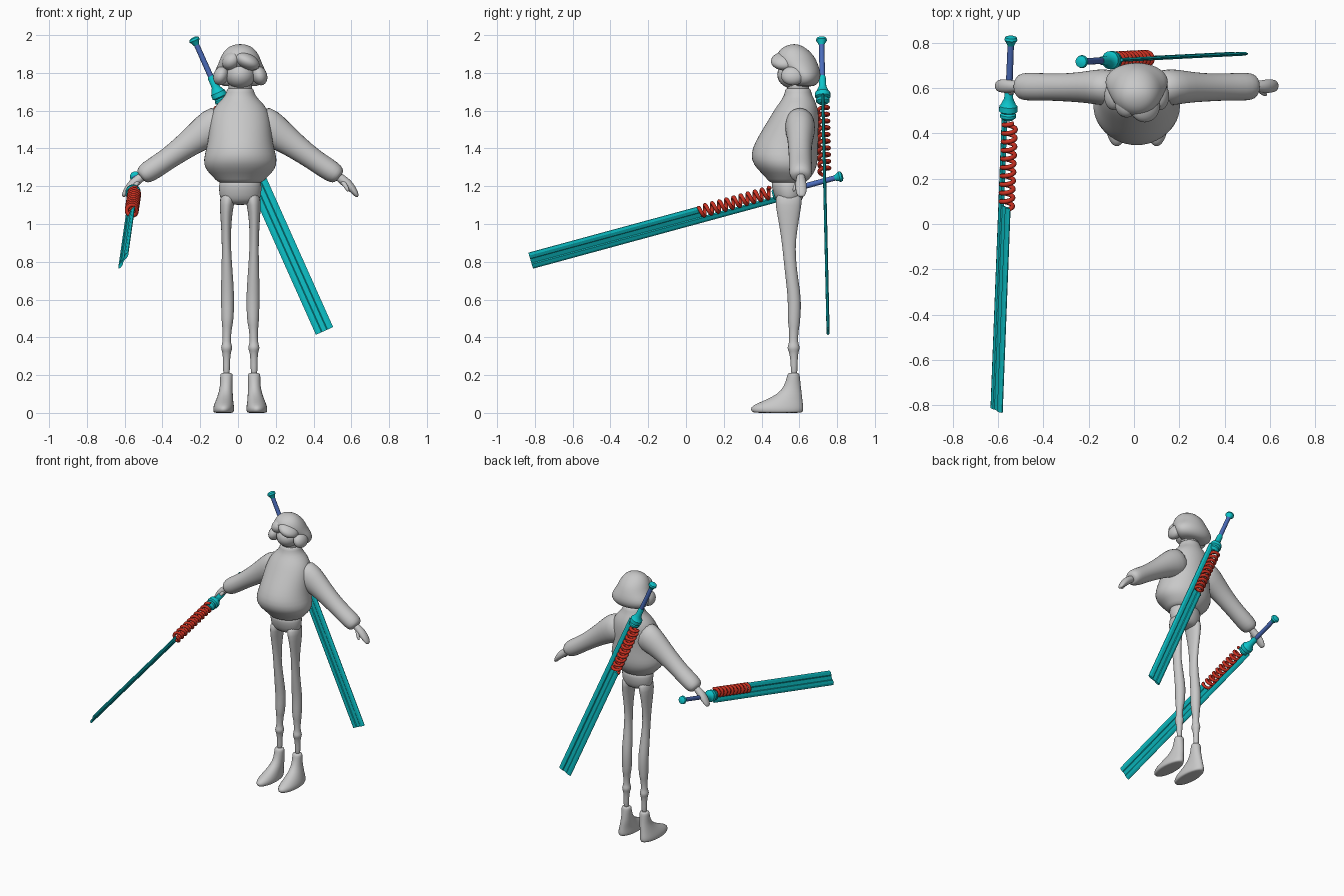
import bpy, bmesh, math
from mathutils import Vector as V


def material(name, rgb):
    m = bpy.data.materials.new(name)
    m.diffuse_color = (*rgb, 1)
    return m


GREY = material("grey clay", (0.58, 0.58, 0.58))
TEAL = material("teal metal", (0.004, 0.56, 0.60))
RED = material("red spring", (0.60, 0.03, 0.015))
BLUE = material("blue grip", (0.07, 0.15, 0.50))
CX = 0.012  # body centre line


def finish(name, bm, mat, subdiv=0, angle=None):
    bmesh.ops.recalc_face_normals(bm, faces=bm.faces)
    me = bpy.data.meshes.new(name)
    bm.to_mesh(me)
    bm.free()
    me.materials.append(mat)
    ob = bpy.data.objects.new(name, me)
    bpy.context.collection.objects.link(ob)
    me.polygons.foreach_set("use_smooth", [True] * len(me.polygons))
    if subdiv:
        mod = ob.modifiers.new("smooth", 'SUBSURF')
        mod.levels = mod.render_levels = subdiv
    if angle:
        bpy.ops.object.select_all(action='DESELECT')
        ob.select_set(True)
        bpy.context.view_layer.objects.active = ob
        bpy.ops.object.shade_smooth_by_angle(angle=math.radians(angle))
    return ob


def loft(name, mat, rings, n=16, subdiv=1, angle=None):
    """Skin elliptical rings, each given as (centre, u radius vector, v radius vector)."""
    bm = bmesh.new()
    loops = []
    for c, u, v in rings:
        loops.append([bm.verts.new(c + u * math.cos(2 * math.pi * i / n)
                                   + v * math.sin(2 * math.pi * i / n)) for i in range(n)])
    for a, b in zip(loops, loops[1:]):
        for i in range(n):
            j = (i + 1) % n
            bm.faces.new((a[i], a[j], b[j], b[i]))
    bm.faces.new(loops[0])
    bm.faces.new(loops[-1])
    return finish(name, bm, mat, subdiv, angle)


def stack(name, rows, s=1, **kw):
    """Upright body part from rows of (z, x offset, half width, front y, back y)."""
    return loft(name, GREY, [(V((CX + s * x, (f + b) / 2, z)), V((w, 0, 0)), V((0, (b - f) / 2, 0)))
                             for z, x, w, f, b in rows], **kw)


def limb(name, s, rows):
    """Sideways limb from rows of (x, y, z, radius in the front plane, radius along y)."""
    pts = [V((CX + s * r[0], r[1], r[2])) for r in rows]
    rings = []
    for i, r in enumerate(rows):
        d = pts[min(i + 1, len(pts) - 1)] - pts[max(i - 1, 0)]
        u = V((d.z, 0, -d.x)).normalized()
        rings.append((pts[i], u * r[3], V((0, r[4], 0))))
    loft(name, GREY, rings, n=14)


def blob(name, c, r, tilt=0):
    """Smooth ellipsoid, tilted about the y axis."""
    bm = bmesh.new()
    bmesh.ops.create_uvsphere(bm, u_segments=24, v_segments=14, radius=1)
    ob = finish(name, bm, GREY)
    ob.location = (CX + c[0], c[1], c[2])
    ob.scale = r
    ob.rotation_euler = (0, tilt, 0)


# Baggy jumper, pelvis and neck
stack("jumper", [
    (1.215, 0, .10, .46, .62), (1.225, 0, .125, .435, .64), (1.25, 0, .145, .42, .665),
    (1.29, 0, .188, .375, .69), (1.34, 0, .198, .342, .70), (1.40, 0, .18, .348, .70),
    (1.47, 0, .168, .385, .70), (1.55, 0, .163, .435, .705), (1.61, 0, .145, .47, .70),
    (1.65, 0, .11, .50, .685), (1.68, 0, .078, .52, .668), (1.715, 0, .072, .525, .66),
    (1.72, 0, .06, .535, .65)], n=24)
stack("pelvis", [(1.25, 0, .11, .45, .63), (1.20, 0, .115, .452, .633), (1.15, 0, .112, .465, .625),
                 (1.12, 0, .10, .48, .612), (1.10, 0, .06, .51, .59)], n=20)
stack("neck", [(1.68, 0, .062, .535, .65), (1.78, 0, .06, .535, .65)], subdiv=0)

# Head: face, hair cap, side locks and fringe
blob("face", (0, .575, 1.79), (.08, .092, .075))
stack("hair_cap", [
    (1.728, 0, .06, .59, .66), (1.733, 0, .115, .565, .692), (1.77, 0, .143, .555, .715),
    (1.81, 0, .137, .53, .712), (1.85, 0, .115, .475, .698), (1.89, 0, .103, .475, .68),
    (1.93, 0, .075, .50, .64), (1.948, 0, .04, .54, .605), (1.952, 0, .01, .565, .58)], n=24)
for s in (-1, 1):
    blob("side_lock", (s * .102, .565, 1.785), (.04, .062, .052), s * -.35)
blob("fringe_long", (.035, .522, 1.862), (.072, .073, .042), .45)
blob("fringe_short", (-.045, .53, 1.865), (.055, .06, .045), -.7)

# Paired limbs
for s, side in ((-1, "right"), (1, "left")):
    stack(side + "_leg", [
        (1.17, .062, .045, .47, .62), (1.10, .072, .038, .472, .613), (1.03, .075, .03, .486, .60),
        (.92, .074, .024, .505, .582), (.82, .072, .026, .515, .580), (.70, .069, .033, .528, .596),
        (.60, .067, .036, .54, .612), (.50, .067, .033, .537, .606), (.46, .069, .028, .542, .602),
        (.44, .070, .024, .545, .596), (.37, .072, .021, .547, .592), (.355, .072, .030, .537, .602),
        (.335, .072, .030, .537, .602), (.32, .072, .021, .548, .594), (.25, .073, .018, .555, .59),
        (.19, .073, .018, .555, .59)], s)
    stack(side + "_boot", [
        (.0, .088, .045, .375, .60), (.002, .088, .054, .348, .620), (.02, .088, .057, .338, .624),
        (.04, .087, .054, .350, .622), (.07, .083, .045, .425, .617), (.10, .078, .039, .485, .614),
        (.14, .074, .033, .52, .608), (.195, .073, .034, .535, .603), (.21, .073, .032, .538, .60),
        (.212, .073, .015, .555, .585)], s, n=20)
    limb(side + "_sleeve", s, [
        (.07, .60, 1.55, .10, .08), (.15, .605, 1.51, .105, .085), (.22, .605, 1.465, .082, .072),
        (.30, .603, 1.405, .068, .064), (.39, .605, 1.34, .058, .061), (.46, .607, 1.293, .060, .064),
        (.505, .607, 1.265, .056, .062), (.525, .607, 1.252, .04, .048), (.527, .607, 1.25, .02, .02)])
    limb(side + "_hand", s, [
        (.50, .608, 1.265, .024, .022), (.535, .608, 1.24, .024, .024), (.565, .608, 1.215, .028, .031),
        (.595, .61, 1.185, .021, .031), (.612, .61, 1.16, .015, .026), (.622, .61, 1.143, .008, .015)])
    limb(side + "_thumb", s, [
        (.535, .60, 1.235, .013, .012), (.552, .583, 1.21, .013, .012),
        (.567, .573, 1.185, .010, .010), (.573, .570, 1.172, .005, .005)])


def sword(name, start, tip, wide):
    """Sword from pommel end to blade tip; 'wide' points toward the spring side."""
    d = (tip - start).normalized()
    w = (wide - d * wide.dot(d)).normalized()
    k = d.cross(w)
    length = (tip - start).length

    def lathe(part, mat, profile, n=20, angle=35):
        loft(f"{name}_{part}", mat, [(start + d * t, w * r, k * r) for t, r in profile],
             n, 0, angle)

    lathe("grip", BLUE, [(.02, .014), (.25, .015)])
    lathe("pommel", TEAL, [(0, .012), (.006, .026), (.018, .029), (.028, .022), (.045, .014)])
    lathe("guard", TEAL, [(.225, .016), (.235, .019), (.285, .02), (.315, .034), (.32, .040),
                          (.345, .041), (.352, .03), (.36, .036), (.372, .036), (.385, .02)])

    # Fullered blade, cut down to a narrow strip beside the spring
    for part, t0, t1, half in (
            ("blade", .78, length, [(-.05, .002), (-.037, .008), (-.018, .008), (-.013, .004),
                                    (.013, .004), (.018, .008), (.037, .008), (.05, .002)]),
            ("blade_strip", .35, .79, [(-.05, .002), (-.037, .008), (-.018, .008)])):
        section = half + [(a, -b) for a, b in reversed(half)]
        bm = bmesh.new()
        ends = [[bm.verts.new(start + d * t + w * a + k * b) for a, b in section] for t in (t0, t1)]
        for i in range(len(section)):
            j = (i + 1) % len(section)
            bm.faces.new((ends[0][i], ends[0][j], ends[1][j], ends[1][i]))
        bm.faces.new(ends[0])
        bm.faces.new(ends[1])
        finish(f"{name}_{part}", bm, TEAL, angle=15)

    # Coil spring
    turns, per = 10, 20
    rings = []
    for i in range(turns * per + 1):
        a = 2 * math.pi * i / per
        out = w * math.cos(a) + k * math.sin(a)
        c = start + d * (.39 + .39 * i / (turns * per)) + w * .018 + out * .027
        rings.append((c, out * .0105, d * .0105))
    loft(f"{name}_spring", RED, rings, 10, 0)


sword("back_sword", V((-.237, .717, 1.988)), V((.458, .752, .434)), V((-.913, 0, -.409)))
sword("hand_sword", V((-.543, .83, 1.255)), V((-.607, -.822, .806)), V((.5, -.24, .82)))
